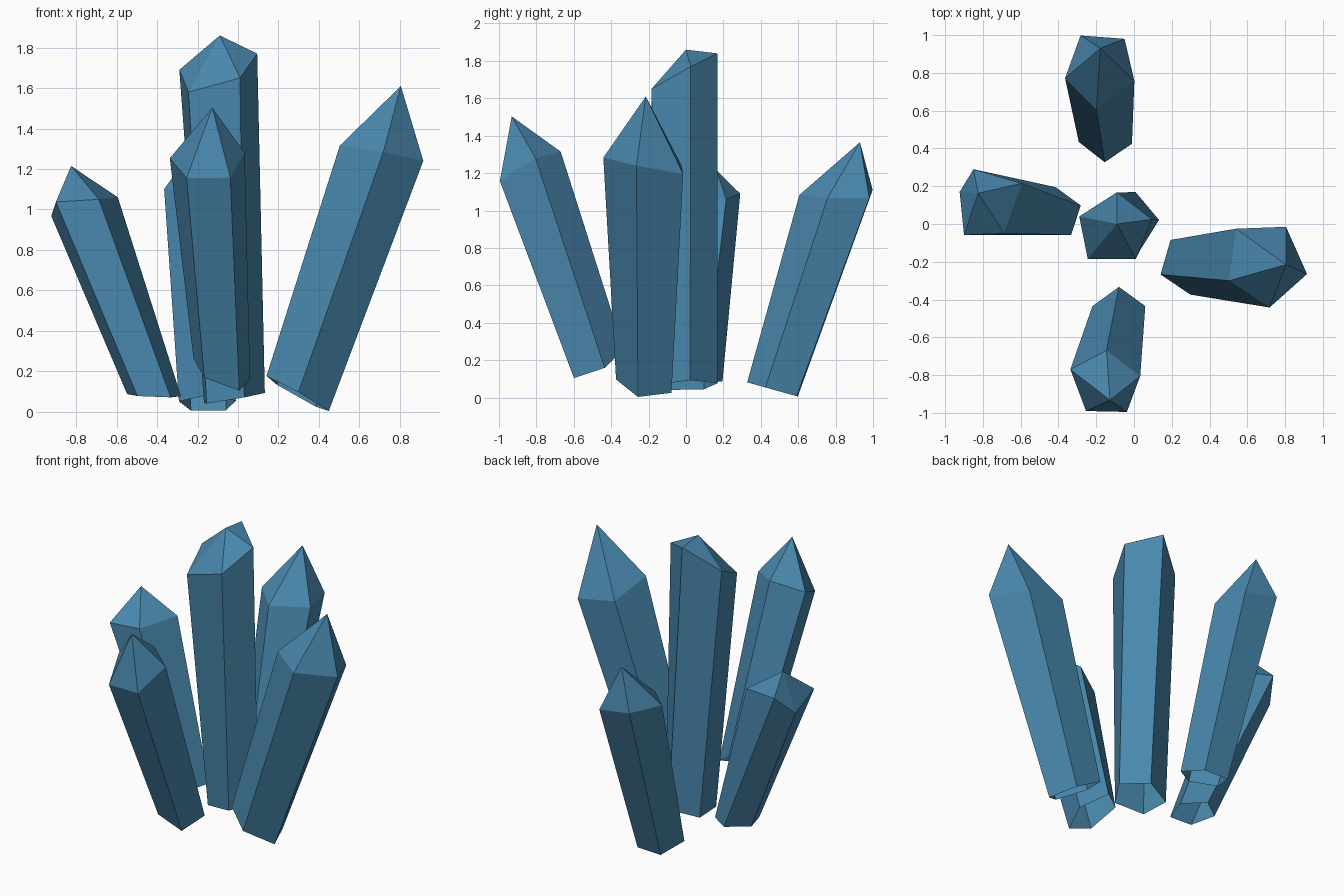
import bpy, math

# One flat colour for the whole cluster
blue = bpy.data.materials.new("crystal_blue")
blue.diffuse_color = (0.066, 0.245, 0.42, 1)


def crystal(name, tip, shoulder, foot_centre, radius, start_deg, slope):
    """Five-sided tapered shard: regular sloped foot (open below),
    irregular shoulder cross-section, and a pointed tip."""
    cx, cy, cz = foot_centre
    foot = []
    for i in range(5):
        a = math.radians(start_deg + 72 * i)
        dx, dy = radius * math.cos(a), radius * math.sin(a)
        foot.append((cx + dx, cy + dy, cz + slope[0] * dx + slope[1] * dy))
    faces = []
    for i in range(5):
        j = (i + 1) % 5
        faces.append((i, j, 5 + j, 5 + i))   # side
        faces.append((5 + i, 5 + j, 10))     # tip facet
    mesh = bpy.data.meshes.new(name)
    mesh.from_pydata(foot + shoulder + [tip], [], faces)
    mesh.materials.append(blue)
    obj = bpy.data.objects.new(name, mesh)
    bpy.context.collection.objects.link(obj)
    return obj


# Tall middle shard
crystal("centre_crystal", (-0.09, 0.0, 1.86),
        [(0.095, 0.025, 1.77), (-0.09, 0.168, 1.84), (-0.29, 0.04, 1.69),
         (-0.245, -0.185, 1.58), (0.01, -0.185, 1.65)],
        (-0.03, 0.01, 0.065), 0.163, 4, (0.17, 0.03))

# Four outer shards leaning away from the middle
crystal("left_crystal", (-0.825, 0.163, 1.215),
        [(-0.594, 0.215, 1.06), (-0.85, 0.29, 1.09), (-0.923, 0.17, 0.967),
         (-0.90, -0.058, 1.037), (-0.688, -0.05, 1.05)],
        (-0.415, 0.055, 0.08), 0.14, 18, (-0.04, 0.05))

crystal("right_crystal", (0.805, -0.215, 1.61),
        [(0.916, -0.265, 1.24), (0.805, -0.015, 1.195), (0.54, -0.025, 1.243),
         (0.503, -0.30, 1.315), (0.718, -0.442, 1.283)],
        (0.293, -0.212, 0.087), 0.162, -16, (-0.56, -0.08))

crystal("front_crystal", (-0.127, -0.932, 1.503),
        [(0.033, -0.805, 1.28), (-0.146, -0.67, 1.315), (-0.337, -0.77, 1.253),
         (-0.254, -0.99, 1.155), (-0.038, -0.995, 1.157)],
        (-0.08, -0.48, 0.19), 0.147, 18, (-0.37, 0.45))

crystal("back_crystal", (-0.178, 0.93, 1.365),
        [(0.002, 0.757, 1.067), (-0.05, 0.98, 1.067), (-0.283, 0.998, 1.11),
         (-0.365, 0.772, 1.10), (-0.199, 0.606, 1.083)],
        (-0.15, 0.475, 0.04), 0.148, -20, (0.0, -0.28))
